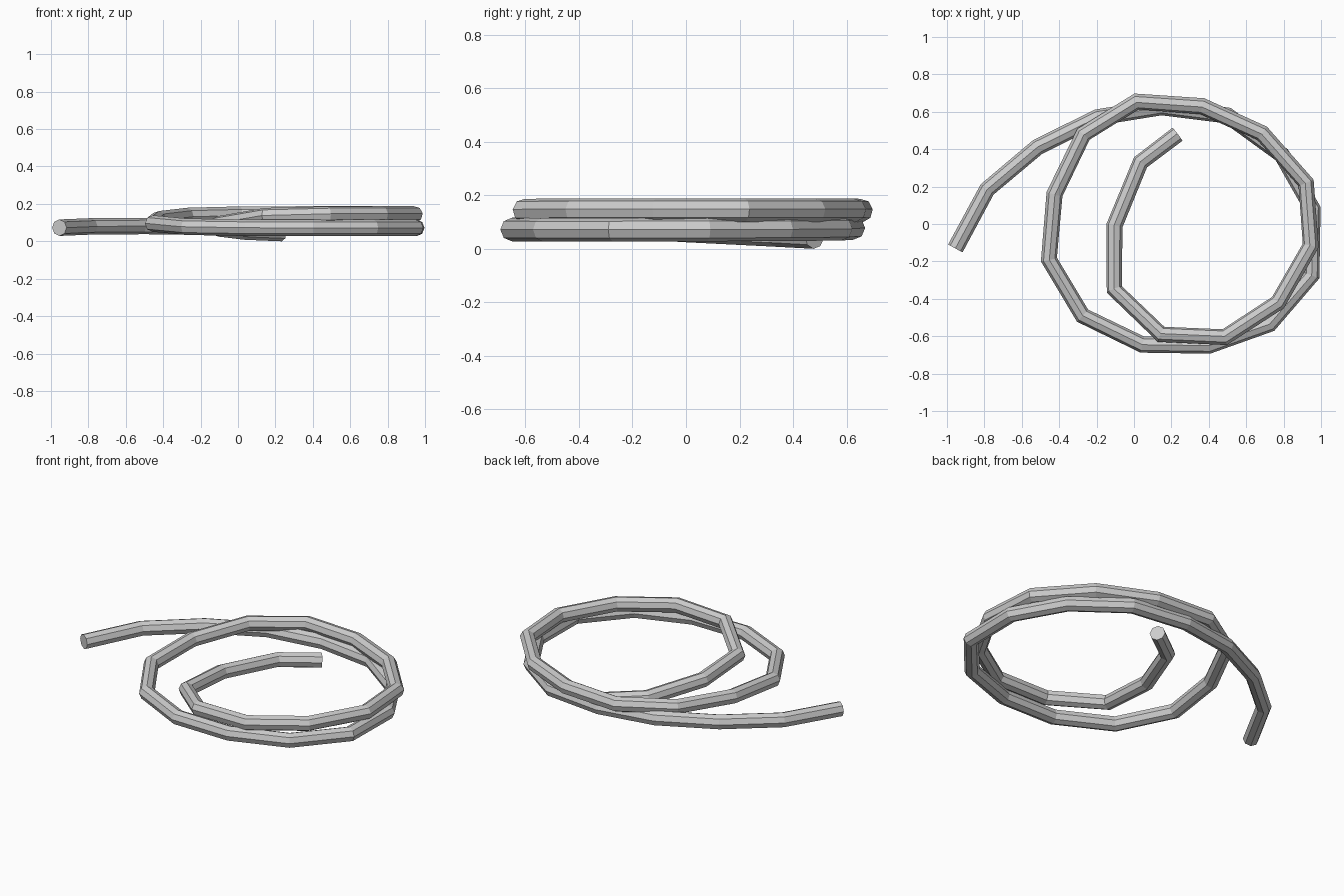
import bpy

# centre line of the coil: outer loose end, lower loop, upper loop, inner loose end
path = [
    (-0.955, -0.13, 0.075), (-0.785, 0.185, 0.082), (-0.515, 0.412, 0.084),
    (-0.195, 0.57, 0.083), (0.147, 0.625, 0.08), (0.50, 0.58, 0.077),
    (0.79, 0.37, 0.075), (0.955, 0.08, 0.074), (0.95, -0.275, 0.074),
    (0.725, -0.535, 0.074), (0.40, -0.65, 0.074), (0.045, -0.645, 0.075),
    (-0.275, -0.49, 0.08), (-0.455, -0.19, 0.097), (-0.425, 0.16, 0.12),
    (-0.27, 0.48, 0.138), (0.013, 0.655, 0.145), (0.365, 0.63, 0.146),
    (0.685, 0.485, 0.146), (0.92, 0.22, 0.146), (0.945, -0.115, 0.146),
    (0.77, -0.42, 0.146), (0.485, -0.605, 0.145), (0.145, -0.59, 0.137),
    (-0.105, -0.35, 0.093), (-0.105, -0.01, 0.071), (0.035, 0.33, 0.054),
    (0.233, 0.48, 0.046),
]

# eight-sided tube swept along the centre line, closed at both ends
curve = bpy.data.curves.new("coiled_tube", "CURVE")
curve.dimensions = "3D"
curve.bevel_depth = 0.044
curve.bevel_resolution = 2
curve.use_fill_caps = True
spline = curve.splines.new("POLY")
spline.points.add(len(path) - 1)
for point, co in zip(spline.points, path):
    point.co = (*co, 1)
spline.use_smooth = False

tube = bpy.data.objects.new("coiled_tube", curve)
bpy.context.collection.objects.link(tube)
bpy.context.view_layer.objects.active = tube
tube.select_set(True)
bpy.ops.object.convert(target="MESH")

# rest the tube on the ground
tube = bpy.context.object
low = min(v.co.z for v in tube.data.vertices)
for v in tube.data.vertices:
    v.co.z -= low
bpy.ops.object.shade_flat()
